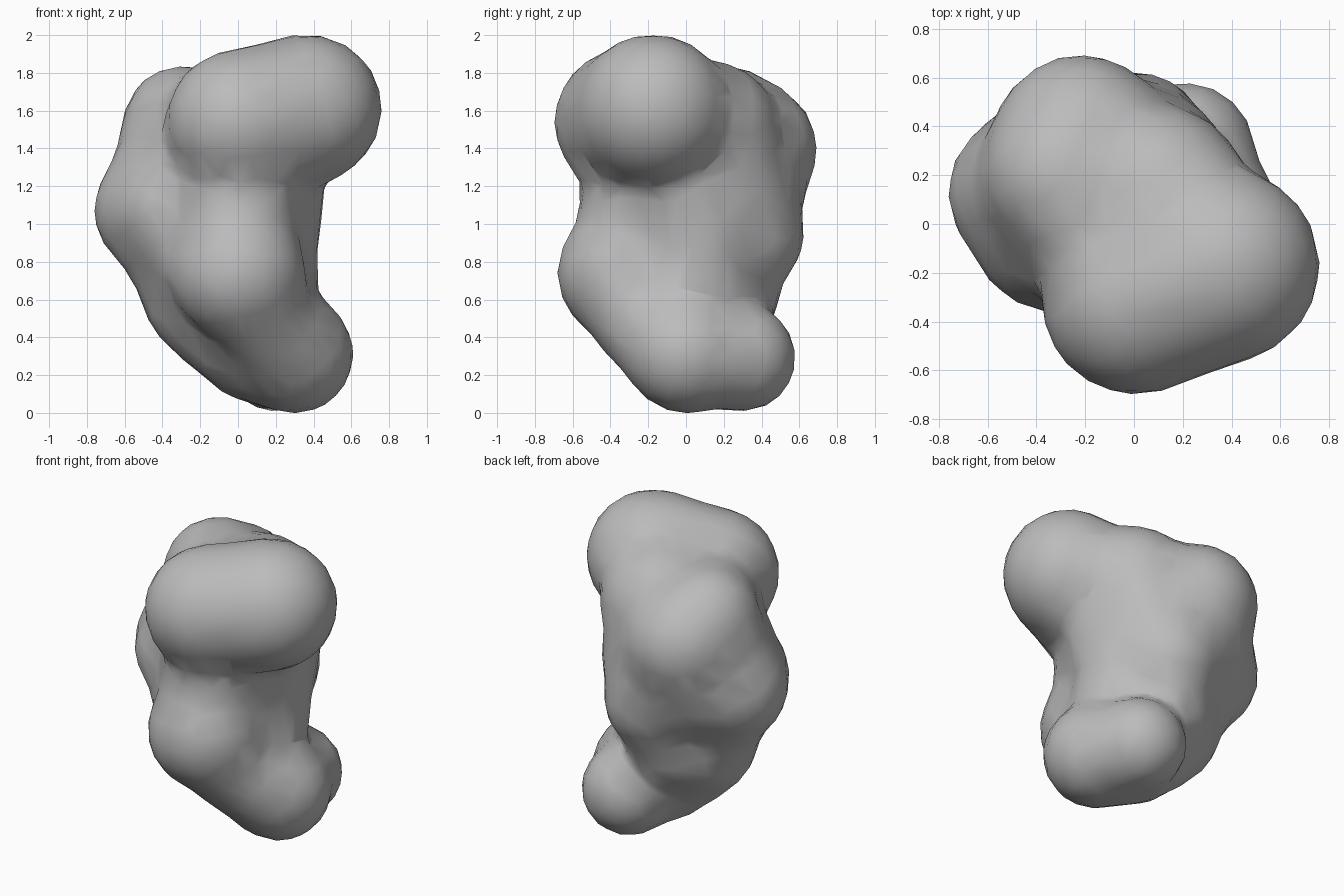
import bpy, bmesh
from math import exp, log
from mathutils import Vector, Matrix

cube = bpy.data.objects.get("Cube")
if cube:
    bpy.data.objects.remove(cube, do_unlink=True)

BLEND = 0.04  # how softly the lobes flow together

# Main lobes of the lump: centre and radius
LOBES = {
    "upper_left": ((0.37, -0.17, 1.61), 0.39),
    "upper_front": ((0.00, -0.32, 1.54), 0.375),
    "upper_back": ((-0.22, 0.34, 1.40), 0.35),
    "shoulder": ((-0.30, 0.20, 1.53), 0.30),
    "bridge": ((0.10, 0.12, 1.50), 0.36),
    "core": ((-0.12, 0.10, 1.15), 0.33),
    "waist": ((0.12, 0.08, 1.02), 0.31),
    "loin": ((0.13, 0.05, 0.74), 0.29),
    "chest": ((0.00, -0.24, 1.05), 0.31),
    "hip": ((-0.45, 0.13, 1.07), 0.31),
    "flank": ((-0.37, -0.08, 1.08), 0.26),
    "belly": ((0.00, -0.33, 0.74), 0.35),
    "rear": ((0.00, 0.32, 0.94), 0.30),
    "underside": ((-0.20, 0.08, 0.62), 0.30),
    "keel": ((0.05, 0.08, 0.33), 0.25),
    "shin": ((0.20, -0.12, 0.42), 0.27),
    "foot": ((0.30, 0.00, 0.31), 0.31),
    "heel": ((0.21, 0.30, 0.29), 0.28),
}
# Smaller lobes that fill the hollows between the main ones
FILLERS = {
    "upper_front_join": ((0.19, -0.24, 1.57), 0.36),
    "shoulder_join": ((-0.20, 0.00, 1.55), 0.24),
    "side_join": ((-0.27, -0.04, 1.29), 0.26),
    "hip_top": ((-0.37, 0.16, 1.30), 0.27),
    "hip_back": ((-0.28, 0.26, 1.10), 0.30),
    "hip_base": ((-0.33, 0.10, 0.85), 0.26),
    "back_middle": ((-0.12, 0.31, 1.18), 0.29),
    "back_web": ((0.08, 0.24, 1.20), 0.29),
    "back_base": ((-0.06, 0.24, 0.64), 0.25),
    "neck": ((0.02, -0.25, 1.20), 0.26),
    "left_armpit": ((0.18, 0.00, 1.20), 0.26),
    "belly_side": ((-0.24, -0.10, 0.85), 0.25),
    "belly_base": ((0.12, -0.25, 0.50), 0.24),
    "under_slope": ((-0.13, 0.06, 0.44), 0.21),
}
BALLS = [(Vector(centre), radius)
         for centre, radius in (LOBES | FILLERS).values()]


def blended_surface(point):
    """Signed distance to the softly blended lobes, and its slope."""
    total, slope = 0.0, Vector()
    for centre, radius in BALLS:
        offset = point - centre
        weight = exp(-(offset.length - radius) / BLEND)
        total += weight
        slope += offset.normalized() * weight
    return -BLEND * log(total), slope / total


def bake(obj):
    """Apply all modifiers of an object."""
    graph = bpy.context.evaluated_depsgraph_get()
    baked = bpy.data.meshes.new_from_object(obj.evaluated_get(graph))
    obj.modifiers.clear()
    obj.data = baked


# Gather the lobes into one body
bm = bmesh.new()
for centre, radius in BALLS:
    bmesh.ops.create_icosphere(bm, subdivisions=4, radius=radius,
                               matrix=Matrix.Translation(centre))
mesh = bpy.data.meshes.new("lumpy_rock")
bm.to_mesh(mesh)
bm.free()
rock = bpy.data.objects.new("lumpy_rock", mesh)
bpy.context.collection.objects.link(rock)

# Fuse them into a single skin
fuse = rock.modifiers.new("fuse", "REMESH")
fuse.mode = "VOXEL"
fuse.voxel_size = 0.045
bake(rock)

# Draw the skin onto the blended surface
for v in rock.data.vertices:
    for step in range(6):
        distance, slope = blended_surface(v.co)
        v.co -= slope * (distance / max(slope.length_squared, 0.3))

# Soften the hollows and reduce to coarse facets
soften = rock.modifiers.new("soften", "SMOOTH")
soften.iterations = 4
facet = rock.modifiers.new("facet", "DECIMATE")
facet.ratio = 0.12
bake(rock)
rock.data.name = "lumpy_rock"

# Plain grey stone
stone = bpy.data.materials.new("grey_stone")
stone.use_nodes = True
grey = (0.5, 0.5, 0.5, 1.0)
stone.diffuse_color = grey
stone.node_tree.nodes["Principled BSDF"].inputs["Base Color"].default_value = grey
rock.data.materials.clear()
rock.data.materials.append(stone)

bpy.ops.object.select_all(action="DESELECT")
rock.select_set(True)
bpy.context.view_layer.objects.active = rock
bpy.ops.object.shade_smooth_by_angle(angle=0.52)
